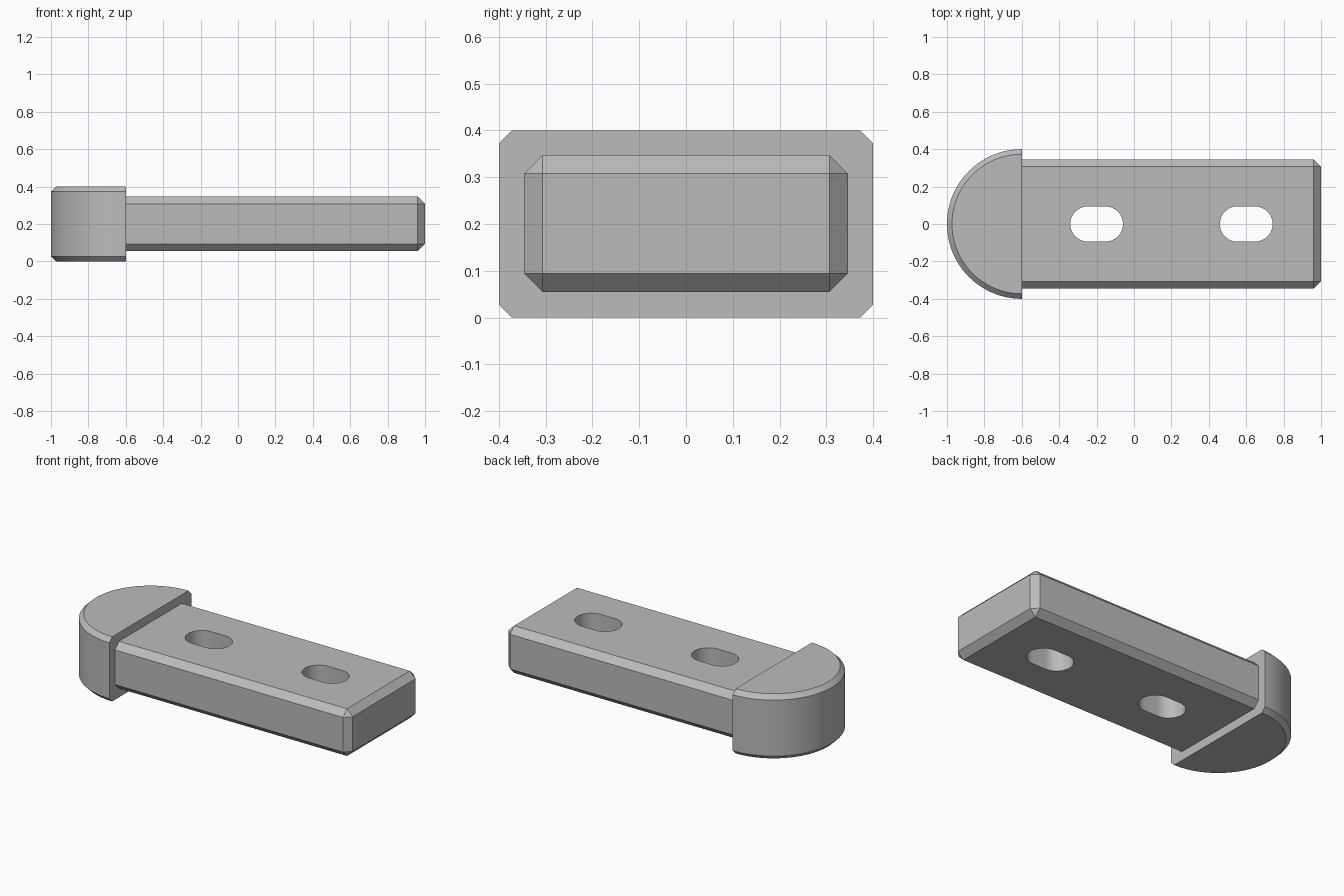
import bpy, bmesh, math
from mathutils import Matrix

cube = bpy.data.objects.get("Cube")
if cube:
    bpy.data.objects.remove(cube, do_unlink=True)

grey = bpy.data.materials.new("plain grey")
grey.use_nodes = True
colour = (0.5, 0.5, 0.5, 1)
grey.diffuse_color = colour
grey.node_tree.nodes["Principled BSDF"].inputs["Base Color"].default_value = colour


def make_object(name, bm):
    bmesh.ops.recalc_face_normals(bm, faces=bm.faces)
    mesh = bpy.data.meshes.new(name)
    bm.to_mesh(mesh)
    bm.free()
    mesh.materials.append(grey)
    ob = bpy.data.objects.new(name, mesh)
    bpy.context.collection.objects.link(ob)
    return ob


def arc(cx, radius, start, steps):
    """Half circle of points, counter-clockwise from the start angle."""
    angles = [start + math.pi * i / steps for i in range(steps + 1)]
    return [(cx + radius * math.cos(a), radius * math.sin(a)) for a in angles]


def stack(layers):
    """Solid joining matching outlines, given as (outline, height) pairs."""
    bm = bmesh.new()
    rings = [[bm.verts.new((x, y, z)) for x, y in pts] for pts, z in layers]
    bm.faces.new(rings[0])
    bm.faces.new(rings[-1])
    n = len(rings[0])
    for low, high in zip(rings, rings[1:]):
        for i in range(n):
            j = (i + 1) % n
            bm.faces.new((low[i], low[j], high[j], high[i]))
    return bm


def apply_boolean(target, other, operation):
    mod = target.modifiers.new(operation, 'BOOLEAN')
    mod.operation = operation
    mod.solver = 'EXACT'
    mod.object = other
    bpy.context.view_layer.objects.active = target
    bpy.ops.object.modifier_apply(modifier=mod.name)
    bpy.data.objects.remove(other, do_unlink=True)


# Chamfered bar, reaching a little into the rounded head
x0, x1, half_width, height, mid = -0.7, 1.0, 0.346, 0.292, 0.201
bm = bmesh.new()
bmesh.ops.create_cube(bm, size=1, matrix=Matrix.Translation(((x0 + x1) / 2, 0, mid))
                      @ Matrix.Diagonal((x1 - x0, 2 * half_width, height, 1)))
bmesh.ops.bevel(bm, geom=bm.edges[:], offset=0.039, segments=1, affect='EDGES')
bar = make_object("slotted_bar", bm)

# Half-round head, chamfered along its curved rims only
CH, R, HX = 0.027, 0.4, -0.6
inner, outer = (arc(HX, r, math.pi / 2, 64) for r in (R - CH, R))
head = make_object("rounded_head", stack(
    [(inner, 0), (outer, CH), (outer, 0.4 - CH), (inner, 0.4)]))

# Two rounded slots cut through the bar
for x in (-0.2, 0.6):
    outline = arc(x + 0.047, 0.094, -math.pi / 2, 24) + arc(x - 0.047, 0.094, math.pi / 2, 24)
    cutter = make_object("slot_cutter", stack([(outline, -0.1), (outline, 0.5)]))
    cutter.hide_render = True
    apply_boolean(bar, cutter, 'DIFFERENCE')

# Fuse into one solid
apply_boolean(bar, head, 'UNION')
bar.name = "slotted_bar_with_rounded_head"
bpy.ops.object.select_all(action='DESELECT')
bar.select_set(True)
bpy.context.view_layer.objects.active = bar
bpy.ops.object.shade_smooth_by_angle(angle=math.radians(25))
